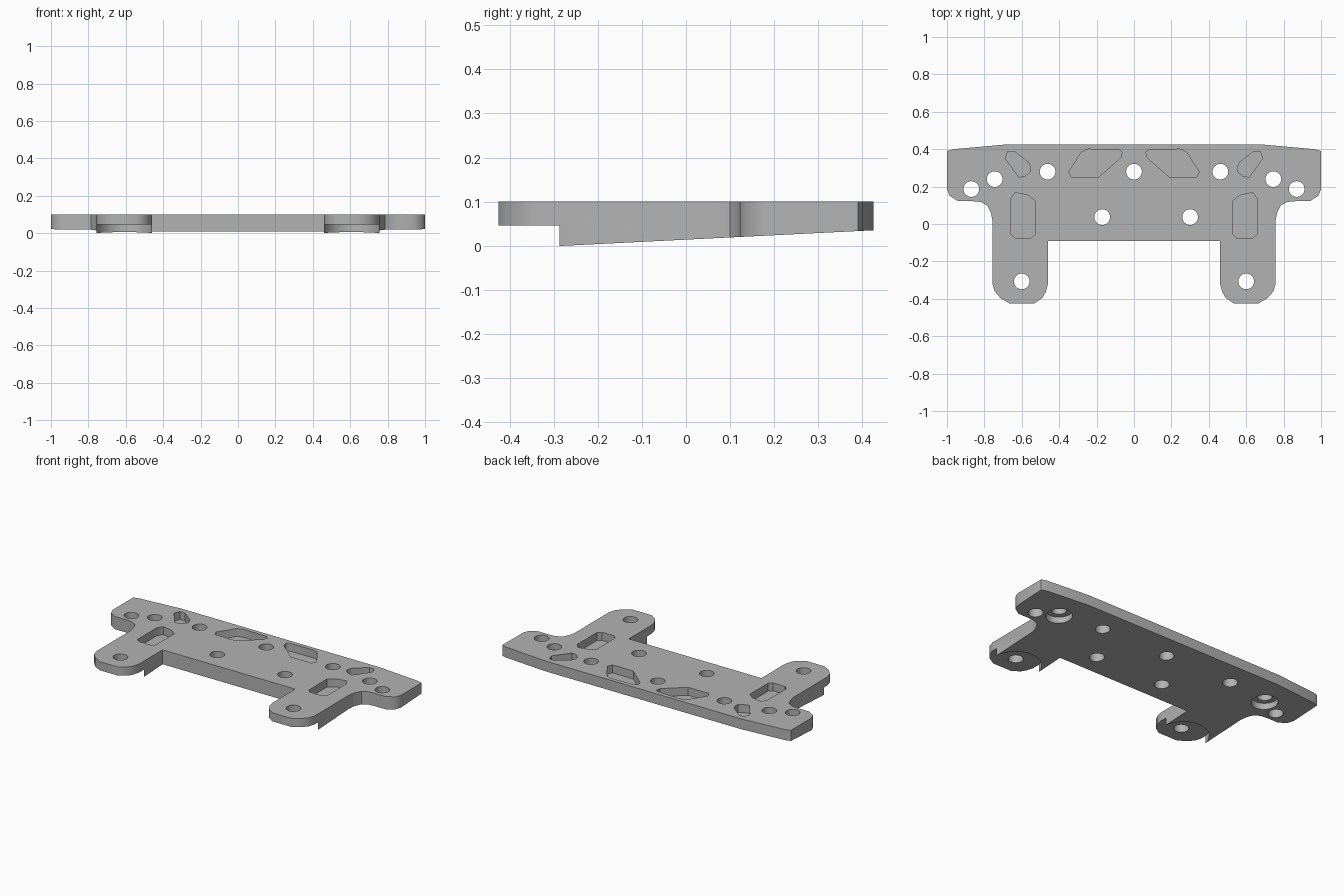
import bpy, bmesh, math

default = bpy.data.objects.get("Cube")
if default:
    bpy.data.objects.remove(default, do_unlink=True)

TOP = 0.1
gray = bpy.data.materials.new("plate gray")
gray.use_nodes = True
gray.diffuse_color = (0.45, 0.45, 0.45, 1)
gray.node_tree.nodes["Principled BSDF"].inputs["Base Color"].default_value = (0.45, 0.45, 0.45, 1)


def mirrored(points):
    return [(-x, y) for x, y in points]


def circle(cx, cy, r, n=32, turn=2 * math.pi):
    return [(cx + r * math.cos(turn * i / n), cy + r * math.sin(turn * i / n)) for i in range(n)]


def slope(y):
    """Height of the tilted underside."""
    return 0.05 * (y + 0.28)


def prisms(name, shapes):
    """One object of upright prisms; each shape is (outline, bottom function, top height)."""
    bm = bmesh.new()
    for outline, bottom, top in shapes:
        low = [bm.verts.new((x, y, bottom(y))) for x, y in outline]
        high = [bm.verts.new((x, y, top)) for x, y in outline]
        bm.faces.new(low)
        bm.faces.new(high)
        for i in range(len(low)):
            j = (i + 1) % len(low)
            bm.faces.new((low[i], low[j], high[j], high[i]))
    bmesh.ops.recalc_face_normals(bm, faces=bm.faces)
    mesh = bpy.data.meshes.new(name)
    bm.to_mesh(mesh)
    bm.free()
    mesh.materials.append(gray)
    obj = bpy.data.objects.new(name, mesh)
    bpy.context.collection.objects.link(obj)
    return obj


def cut(target, shapes):
    """Subtract prisms from the target and discard the cutter."""
    cutter = prisms("cutter", shapes)
    cutter.hide_render = True
    mod = target.modifiers.new("cut", 'BOOLEAN')
    mod.operation = 'DIFFERENCE'
    mod.solver = 'EXACT'
    mod.object = cutter
    bpy.ops.object.modifier_apply(modifier=mod.name)
    bpy.data.objects.remove(cutter, do_unlink=True)


# Plate outline, left half from the back edge round to the inside of the leg
half = [(0.685, 0.425), (0.965, 0.4), (1, 0.39), (1, 0.185), (0.985, 0.15), (0.94, 0.122),
        (0.865, 0.122), (0.82, 0.118), (0.785, 0.1), (0.765, 0.06), (0.757, 0.02),
        (0.757, -0.32), (0.745, -0.36), (0.715, -0.395), (0.665, -0.425),
        (0.535, -0.425), (0.49, -0.395), (0.47, -0.36), (0.46, -0.32), (0.46, -0.09)]
plate = prisms("mounting_plate", [(half + mirrored(half)[::-1], slope, TOP)])
bpy.context.view_layer.objects.active = plate
plate.select_set(True)

# Blind pockets in the top face
window = [(0.53, -0.055), (0.55, -0.075), (0.635, -0.075), (0.657, -0.055),
          (0.657, 0.135), (0.635, 0.168), (0.57, 0.155), (0.53, 0.125)]
trapezoid = [(0.064, 0.385), (0.08, 0.396), (0.245, 0.4), (0.28, 0.385),
             (0.348, 0.28), (0.335, 0.25), (0.19, 0.25), (0.07, 0.355)]
slot = [(0.552, 0.3), (0.565, 0.33), (0.64, 0.388), (0.675, 0.388),
        (0.688, 0.35), (0.615, 0.25), (0.58, 0.258), (0.555, 0.28)]
pockets = [p for s in (window, trapezoid, slot) for p in (s, mirrored(s))]
cut(plate, [(p, lambda y: 0.05, 0.2) for p in pockets])

# Toe recesses and counterbores in the underside
recesses = []
for side in (-1, 1):
    arc = circle(side * 0.607, -0.31, 0.152, 24, math.pi)
    toe = arc + [(side * 0.607 - 0.16, -0.31), (side * 0.607 - 0.16, -0.5),
                 (side * 0.607 + 0.16, -0.5), (side * 0.607 + 0.16, -0.31)]
    recesses.append((toe, lambda y: -0.1, 0.046))
    recesses.append((circle(side * 0.745, 0.24, 0.075), lambda y: -0.1, 0.062))
cut(plate, recesses)

# Bolt holes through the plate
holes = [(0, 0.28), (-0.17, 0.037), (0.3, 0.037)]
for side in (-1, 1):
    holes += [(side * x, y) for x, y in
              ((0.462, 0.28), (0.745, 0.24), (0.87, 0.187), (0.6, -0.307))]
cut(plate, [(circle(x, y, 0.042), lambda y: -0.1, 0.2) for x, y in holes])

bpy.ops.object.shade_smooth_by_angle(angle=math.radians(35))
